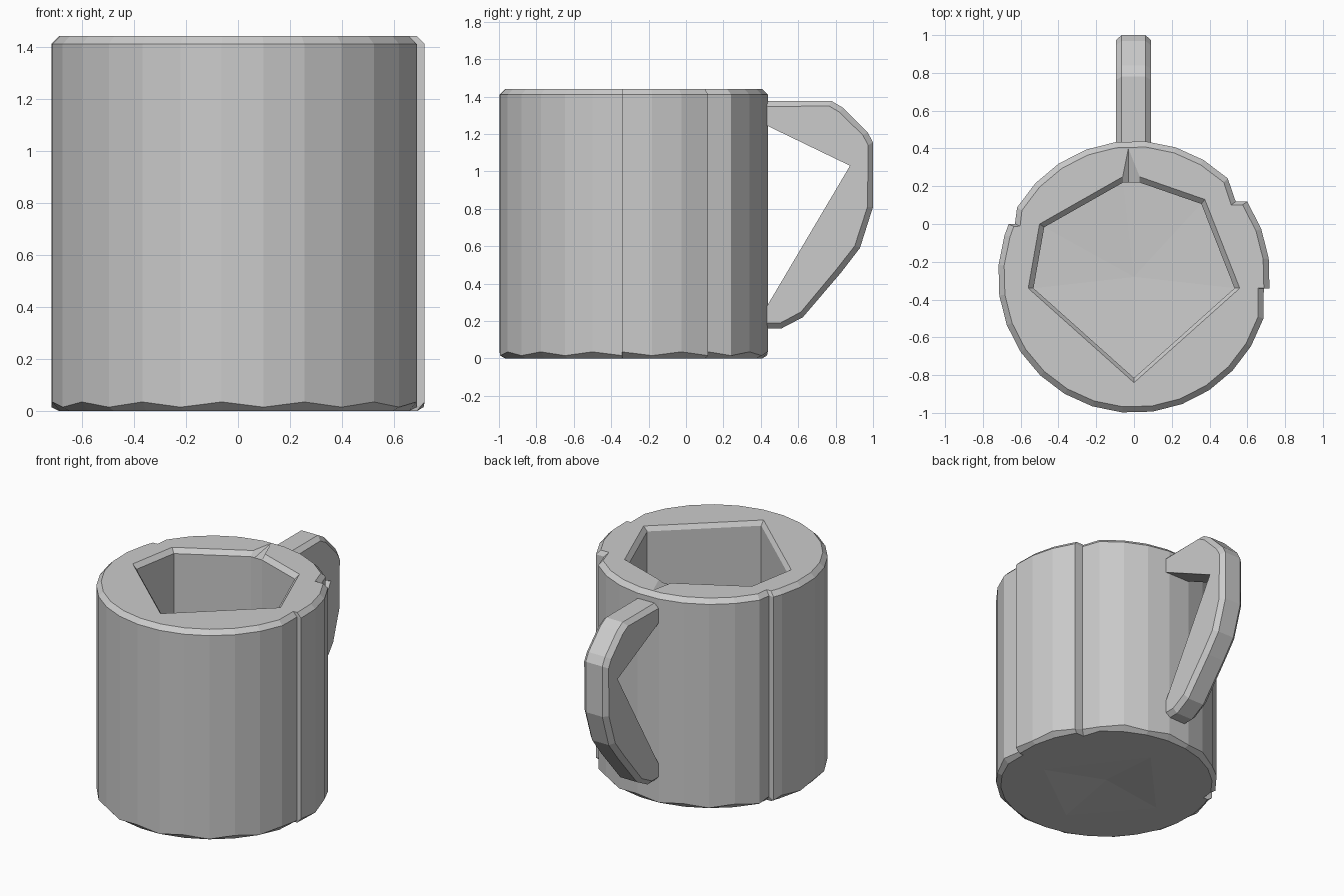
import bpy
import bmesh
from math import cos, sin, radians
from mathutils import Vector

if "Cube" in bpy.data.objects:
    bpy.data.objects.remove(bpy.data.objects["Cube"], do_unlink=True)

grey = bpy.data.materials.new("plain grey")
grey.use_nodes = True
colour = (0.6, 0.6, 0.6, 1)
grey.diffuse_color = colour
grey.node_tree.nodes["Principled BSDF"].inputs["Base Color"].default_value = colour

CENTRE_Y = -0.28
RADIUS = 0.72
HEIGHT = 1.44
CHAMFER = 0.03


def add_ring(bm, points):
    """Add a closed loop of vertices."""
    return [bm.verts.new(p) for p in points]


def bridge(bm, lower, upper):
    """Join two equal loops with a band of faces."""
    count = len(lower)
    for i in range(count):
        j = (i + 1) % count
        bm.faces.new((lower[i], lower[j], upper[j], upper[i]))


def fan(bm, ring, tip):
    """Close a loop with triangles meeting at a point."""
    apex = bm.verts.new(tip)
    for i, vert in enumerate(ring):
        bm.faces.new((vert, ring[(i + 1) % len(ring)], apex))


def fill_between(bm, outer, inner, normal):
    """Fill the flat area between an outer loop and a hole."""
    edges = []
    for ring in (outer, inner):
        for i, vert in enumerate(ring):
            pair = (vert, ring[(i + 1) % len(ring)])
            edges.append(bm.edges.get(pair) or bm.edges.new(pair))
    bmesh.ops.triangle_fill(bm, edges=edges, use_beauty=True, normal=normal)


def finish(bm, name):
    """Turn the bmesh into a named, flat shaded object."""
    bmesh.ops.recalc_face_normals(bm, faces=bm.faces[:])
    mesh = bpy.data.meshes.new(name)
    bm.to_mesh(mesh)
    bm.free()
    mesh.materials.append(grey)
    obj = bpy.data.objects.new(name, mesh)
    bpy.context.collection.objects.link(obj)
    return obj


# Mug body: faceted cylinder with three small upright steps in its wall
sides = 28
polar = [(i * 360 / sides - 5, RADIUS) for i in range(sides)]
polar += [(-5.2, 0.69), (36.5, 0.67), (156, 0.69), (157.2, RADIUS)]
polar.sort()


def wall_ring(inset, height, ripple=0):
    return [(cos(radians(a)) * (r - inset),
             CENTRE_Y + sin(radians(a)) * (r - inset),
             height + ripple * (i % 2))
            for i, (a, r) in enumerate(polar)]


body = bmesh.new()
base = add_ring(body, wall_ring(CHAMFER, 0))
low = add_ring(body, wall_ring(0, 0.015, 0.02))
high = add_ring(body, wall_ring(0, HEIGHT - CHAMFER))
top = add_ring(body, wall_ring(CHAMFER, HEIGHT))
bridge(body, base, low)
bridge(body, low, high)
bridge(body, high, top)

# Cavity: angular opening with a crease at the back and a narrow chamfer
opening = [(0, -0.84), (0.56, -0.34), (0.375, 0.13), (0.03, 0.25),
           (-0.03, 0.4), (-0.06, 0.25), (-0.5, 0), (-0.56, -0.34)]


def cavity_ring(height):
    return [(x * 0.95, min((y + 0.34) * 0.95 - 0.34, 0.22), height)
            for x, y in opening]


mouth = add_ring(body, [(x, y, HEIGHT) for x, y in opening])
lip = add_ring(body, cavity_ring(HEIGHT - CHAMFER))
floor = add_ring(body, cavity_ring(0.14))
bridge(body, lip, mouth)
bridge(body, floor, lip)
fan(body, floor, (0, CENTRE_Y, 0.12))
fill_between(body, top, mouth, Vector((0, 0, 1)))

# Underside: shallow four sided dimple
dimple = add_ring(body, [(0.43, -0.4, 0), (0, 0.17, 0),
                         (-0.45, -0.31, 0), (-0.06, -0.76, 0)])
fan(body, dimple, (0, CENTRE_Y, 0.03))
fill_between(body, base, dimple, Vector((0, 0, -1)))
finish(body, "mug_body")

# Handle: side profile as (y, z), chamfered along its outer edges
outer = [(0.38, 1.375), (0.78, 1.375), (0.84, 1.34), (0.97, 1.21),
         (1, 1.155), (1, 0.81), (0.93, 0.59), (0.83, 0.46),
         (0.625, 0.22), (0.51, 0.16), (0.38, 0.16)]
inner = [(0.38, 0.19), (0.877, 1.03), (0.38, 1.27)]
middle = Vector((0.4, 0.8))


def handle_slice(x, inset):
    points = []
    for p in outer:
        v = Vector(p)
        v += (middle - v).normalized() * inset
        points.append((x, v.x, v.y))
    return points + [(x, y, z) for y, z in inner]


handle = bmesh.new()
slices = [add_ring(handle, handle_slice(x, inset)) for x, inset in
          ((-0.095, CHAMFER), (-0.065, 0), (0.06, 0), (0.09, CHAMFER))]
for a, b in zip(slices, slices[1:]):
    bridge(handle, a, b)
for cap in (slices[0], slices[-1]):
    handle.faces.new(cap)
finish(handle, "mug_handle")
